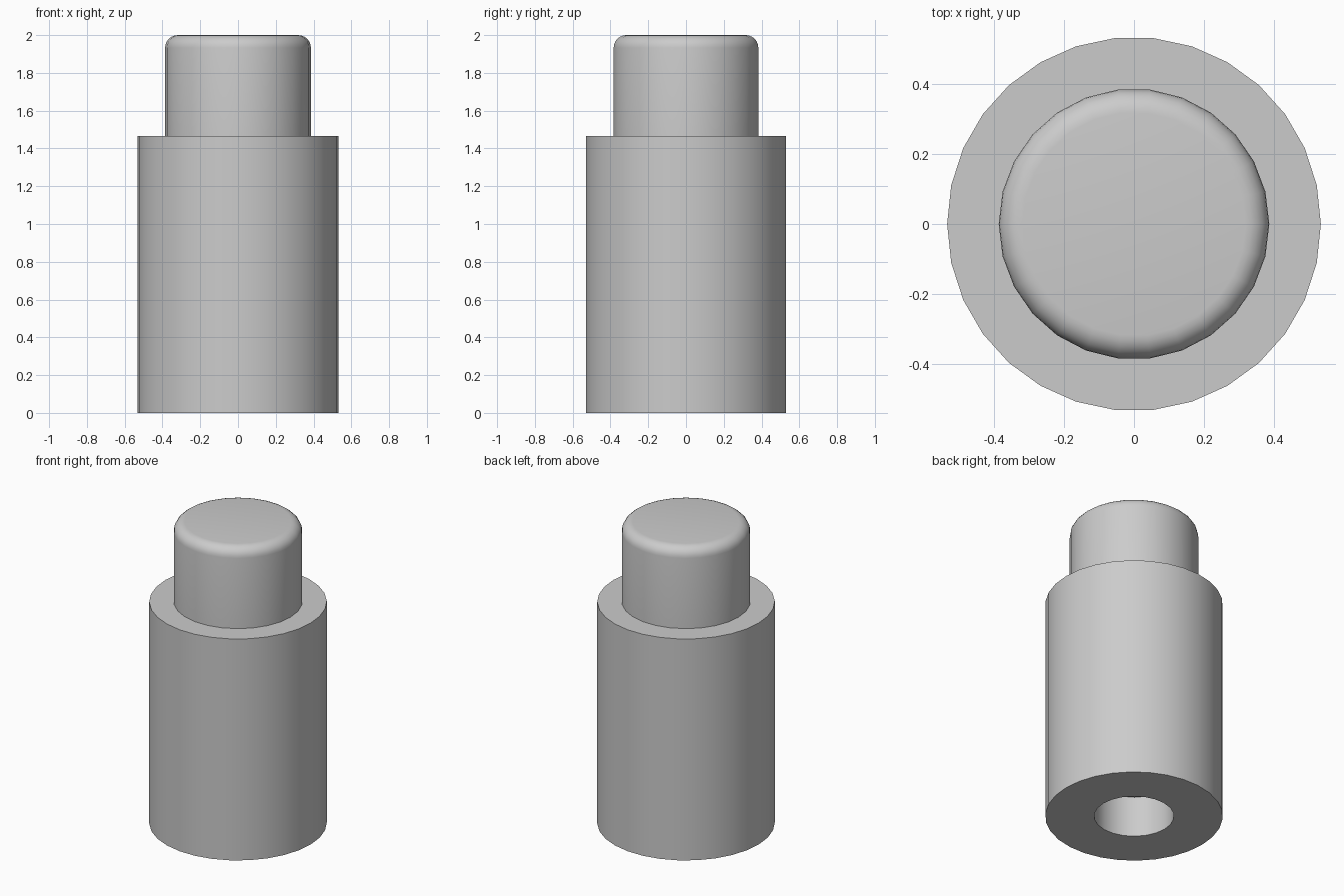
import bpy
import bmesh
import math
from mathutils import Matrix

default = bpy.data.objects.get("Cube")
if default:
    bpy.data.objects.remove(default, do_unlink=True)

# Single grey material
grey = bpy.data.materials.new("plain_grey")
grey.use_nodes = True
colour = (0.6, 0.6, 0.6, 1)
grey.diffuse_color = colour
grey.node_tree.nodes["Principled BSDF"].inputs["Base Color"].default_value = colour


def cylinder(name, radius, bottom, top, sides, rounding=0):
    """Upright cylinder with a corner on the x axis and an optional rounded top rim."""
    bm = bmesh.new()
    place = Matrix.Translation((0, 0, (bottom + top) / 2)) @ Matrix.Rotation(math.pi / 2, 4, "Z")
    bmesh.ops.create_cone(bm, cap_ends=True, segments=sides, radius1=radius,
                          radius2=radius, depth=top - bottom, matrix=place)
    if rounding:
        rim = [e for e in bm.edges if all(v.co.z > top - 0.001 for v in e.verts)]
        bmesh.ops.bevel(bm, geom=rim, offset=rounding, segments=6,
                        profile=0.5, affect="EDGES")
    mesh = bpy.data.meshes.new(name)
    bm.to_mesh(mesh)
    bm.free()
    mesh.materials.append(grey)
    obj = bpy.data.objects.new(name, mesh)
    bpy.context.collection.objects.link(obj)
    return obj


def select_only(obj):
    bpy.ops.object.select_all(action="DESELECT")
    obj.select_set(True)
    bpy.context.view_layer.objects.active = obj


body_top = 1.467

# Wide lower body with a blind hole in its base
body = cylinder("body", 0.533, 0, body_top, 30)
cutter = cylinder("hole_cutter", 0.24, -0.1, 0.27, 22)
cutter.hide_render = True
cut = body.modifiers.new("base_hole", "BOOLEAN")
cut.operation = "DIFFERENCE"
cut.solver = "EXACT"
cut.object = cutter
select_only(body)
bpy.ops.object.modifier_apply(modifier=cut.name)
bpy.data.objects.remove(cutter, do_unlink=True)

# Narrow upper post with a rounded rim, slightly sunk into the body
post = cylinder("post", 0.386, body_top - 0.02, 2, 26, rounding=0.067)

for part in (body, post):
    select_only(part)
    bpy.ops.object.shade_smooth_by_angle(angle=math.radians(35))
